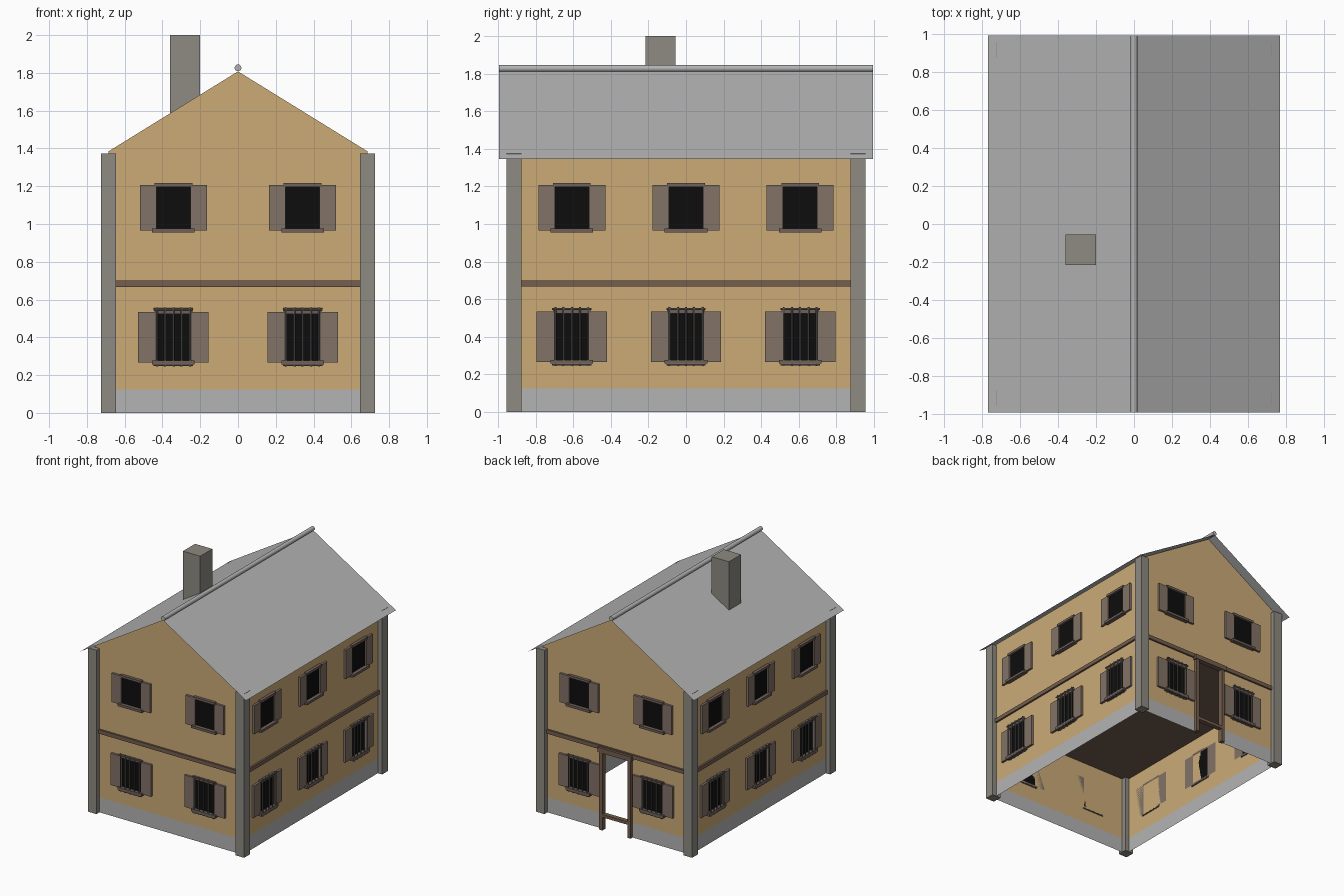
import bpy, bmesh, math
from mathutils import Matrix, Vector

if "Cube" in bpy.data.objects:
    bpy.data.objects.remove(bpy.data.objects["Cube"])

HX, HY = 0.685, 0.915          # wall planes
FLOOR_Z, EAVE_Z, APEX_Z = 0.667, 1.385, 1.808


def material(name, r, g, b):
    lin = [(c / 255 / 12.92) if c < 10.3 else ((c / 255 + 0.055) / 1.055) ** 2.4 for c in (r, g, b)]
    m = bpy.data.materials.new(name)
    m.diffuse_color = (*lin, 1)
    m.use_nodes = True
    m.node_tree.nodes["Principled BSDF"].inputs["Base Color"].default_value = m.diffuse_color
    return m


PLASTER = material("ochre plaster", 204, 171, 119)
GREY = material("light grey", 180, 180, 180)
STONE = material("pillar stone", 142, 138, 130)
WOOD = material("shutter wood", 130, 114, 102)
BEAM = material("brown beam", 116, 94, 78)
TRIM = material("window trim", 112, 97, 89)
GLASS = material("black pane", 13, 13, 13)
IRON = material("grille iron", 112, 108, 106)


def finish(name, bm, *mats):
    me = bpy.data.meshes.new(name)
    bm.to_mesh(me)
    bm.free()
    for m in mats:
        me.materials.append(m)
    ob = bpy.data.objects.new(name, me)
    bpy.context.collection.objects.link(ob)
    return ob


def add_box(bm, x0, x1, y0, y1, z0, z1, mat=Matrix()):
    size = Matrix.Diagonal((x1 - x0, y1 - y0, z1 - z0, 1))
    pos = Matrix.Translation(((x0 + x1) / 2, (y0 + y1) / 2, (z0 + z1) / 2))
    bmesh.ops.create_cube(bm, size=1, matrix=mat @ pos @ size)


def add_rod(bm, a, b, radius, mat=Matrix(), sides=8):
    a, b = Vector(a), Vector(b)
    turn = (b - a).to_track_quat('Z', 'Y').to_matrix().to_4x4()
    bmesh.ops.create_cone(bm, cap_ends=True, segments=sides, radius1=radius, radius2=radius,
                          depth=(b - a).length, matrix=mat @ Matrix.Translation((a + b) / 2) @ turn)


def wall_frame(turns):
    """Local frame of a wall: x along it, -y outward, origin on the wall plane."""
    dist = HX if turns % 2 else HY
    return Matrix.Rotation(turns * math.pi / 2, 4, 'Z') @ Matrix.Translation((0, -dist, 0))


# Walls: grey plinth below, plaster above, doorway left open at the back
PLINTH = 0.125
DOOR = 0.128
for turns, name in enumerate(("front_wall", "right_wall", "back_wall", "left_wall")):
    bm = bmesh.new()
    half = HY if turns % 2 else HX
    frame = wall_frame(turns)

    def poly(*pts):
        return bm.faces.new([bm.verts.new(frame @ Vector((u, 0, z))) for u, z in pts])

    spans = [(-half, -DOOR), (DOOR, half)] if name == "back_wall" else [(-half, half)]
    for a, b in spans:
        poly((a, 0), (b, 0), (b, PLINTH), (a, PLINTH)).material_index = 1
        poly((a, PLINTH), (b, PLINTH), (b, FLOOR_Z), (a, FLOOR_Z))
    top = [(-half, FLOOR_Z), (half, FLOOR_Z), (half, EAVE_Z)]
    if turns % 2 == 0:
        top.append((0, APEX_Z))
    poly(*top, (-half, EAVE_Z))
    finish(name, bm, PLASTER, GREY)

# Corner pillars
bm = bmesh.new()
for sx in (-1, 1):
    for sy in (-1, 1):
        x, y = sx * HX, sy * HY
        add_box(bm, x - 0.04, x + 0.04, y - 0.04, y + 0.04, 0, 1.374)
finish("corner_pillars", bm, STONE)

# Upper floor slab, showing outside as a band
bm = bmesh.new()
add_box(bm, -0.70, 0.70, -0.93, 0.93, FLOOR_Z, 0.70)
finish("floor_slab", bm, BEAM)

# Roof sheets and ridge
bm = bmesh.new()
for s in (-1, 1):
    pts = [(0, -0.993, 1.812), (s * 0.77, -0.993, 1.345), (s * 0.77, 0.993, 1.345), (0, 0.993, 1.812)]
    bm.faces.new([bm.verts.new(p) for p in (pts if s > 0 else pts[::-1])])
finish("roof", bm, GREY)

bm = bmesh.new()
add_rod(bm, (0, -0.993, 1.827), (0, 0.993, 1.827), 0.018, sides=20)
ridge = finish("ridge_roll", bm, GREY)
bpy.context.view_layer.objects.active = ridge
ridge.select_set(True)
bpy.ops.object.shade_smooth_by_angle()

# Chimney
bm = bmesh.new()
add_box(bm, -0.36, -0.20, -0.215, -0.055, 1.5, 2.0)
finish("chimney", bm, STONE)

# Windows on all four walls and both storeys
panes, shutters, trims, grilles = (bmesh.new() for _ in range(4))


def window(frame, u, z0, z1, shutter_w, barred):
    w = 0.09
    add_box(panes, u - w, u + w, -0.006, 0, z0, z1, frame)
    for s in (-1, 1):
        a, b = sorted((u + s * w, u + s * (w + shutter_w)))
        add_box(shutters, a, b, -0.018, 0, z0 - 0.008, z1 + 0.01, frame)
    add_box(trims, u - 0.10, u + 0.10, -0.025, 0, z1, z1 + 0.02, frame)
    add_box(trims, u - 0.113, u + 0.113, -0.035, 0, z0 - 0.018, z0 + 0.002, frame)
    if barred:
        for i in range(-2, 3):
            x = u + i * 0.0435
            add_rod(grilles, (x, -0.03, z0 - 0.03), (x, -0.03, z1 + 0.035), 0.005, frame)
            # short anchors through the wall under the sill
            add_rod(grilles, (x, -0.03, z0 - 0.022), (x, 0.012, z0 - 0.022), 0.004, frame)
        for z in (z0 - 0.022, z1 + 0.024):
            add_rod(grilles, (u - 0.105, -0.03, z), (u + 0.105, -0.03, z), 0.006, frame)
        add_rod(grilles, (u - 0.10, 0.004, z0 - 0.022), (u + 0.10, 0.004, z0 - 0.022), 0.005, frame)


for turns in range(4):
    frame = wall_frame(turns)
    for u in ((-0.607, 0, 0.607) if turns % 2 else (-0.342, 0.342)):
        window(frame, u, 0.974, 1.197, 0.088, False)
        window(frame, u, 0.275, 0.524, 0.097, True)

finish("window_panes", panes, GLASS)
finish("shutters", shutters, WOOD)
finish("sills_and_lintels", trims, TRIM)
finish("window_grilles", grilles, IRON)

# Door frame with a low crossbar
bm = bmesh.new()
back = wall_frame(2)
for s in (-1, 1):
    a, b = sorted((s * 0.115, s * 0.145))
    add_box(bm, a, b, -0.028, 0.01, 0, 0.66, back)
add_box(bm, -0.155, 0.155, -0.035, 0.01, 0.65, 0.69, back)
add_box(bm, -0.115, 0.115, -0.028, 0.01, 0.11, 0.135, back)
finish("door_frame", bm, BEAM)
